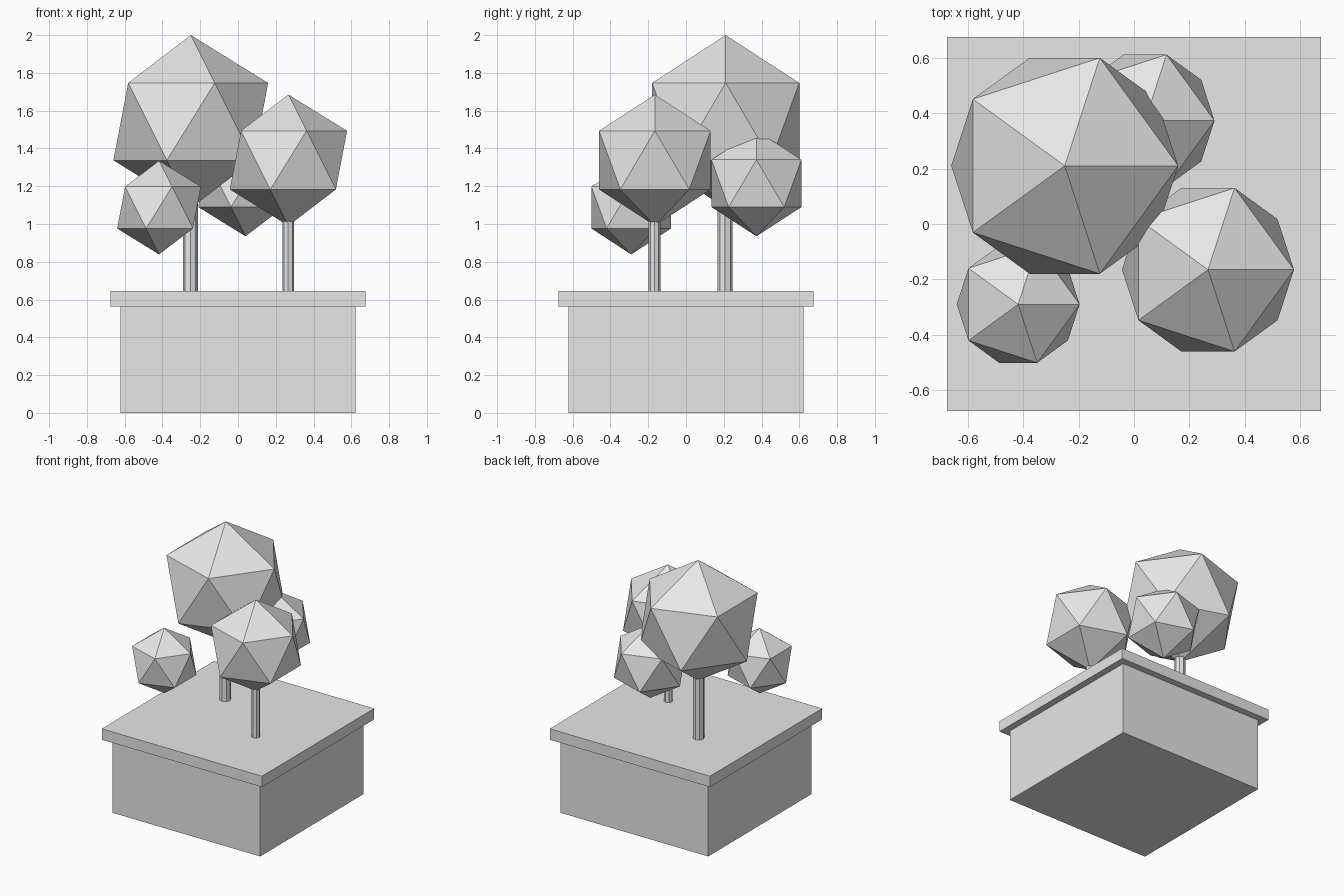
import bpy

cube = bpy.data.objects.get("Cube")
if cube:
    bpy.data.objects.remove(cube, do_unlink=True)

# One flat colour for the whole model
grey = bpy.data.materials.new("plain_grey")
grey.use_nodes = True
colour = (0.8, 0.8, 0.8, 1)
grey.diffuse_color = colour
grey.node_tree.nodes["Principled BSDF"].inputs["Base Color"].default_value = colour


def finish(name):
    obj = bpy.context.object
    obj.name = name
    obj.data.materials.append(grey)
    return obj


def box(name, half, bottom, top):
    bpy.ops.mesh.primitive_cube_add(size=2, location=(0, 0, (bottom + top) / 2))
    obj = finish(name)
    obj.scale = (half, half, (top - bottom) / 2)
    bpy.ops.object.transform_apply(location=False, rotation=False, scale=True)


def foliage(name, x, y, z, radius):
    bpy.ops.mesh.primitive_ico_sphere_add(subdivisions=1, radius=radius, location=(x, y, z))
    finish(name)


def trunk(name, x, y, radius, bottom, top):
    bpy.ops.mesh.primitive_cylinder_add(vertices=8, radius=radius, depth=top - bottom,
                                        location=(x, y, (bottom + top) / 2))
    finish(name)


# Planter base and its overhanging slab
box("base_block", 0.623, 0, 0.562)
box("top_slab", 0.675, 0.562, 0.645)

# Trunks reach from the slab into the two largest crowns
trunk("tall_trunk", -0.252, 0.207, 0.039, 0.64, 1.2)
trunk("short_trunk", 0.266, -0.167, 0.031, 0.64, 1.1)

# Faceted crowns
foliage("tall_crown", -0.25, 0.21, 1.542, 0.458)
foliage("short_crown", 0.267, -0.165, 1.338, 0.347)
foliage("small_front_crown", -0.418, -0.29, 1.087, 0.248)
foliage("small_back_crown", 0.04, 0.373, 1.215, 0.28)
